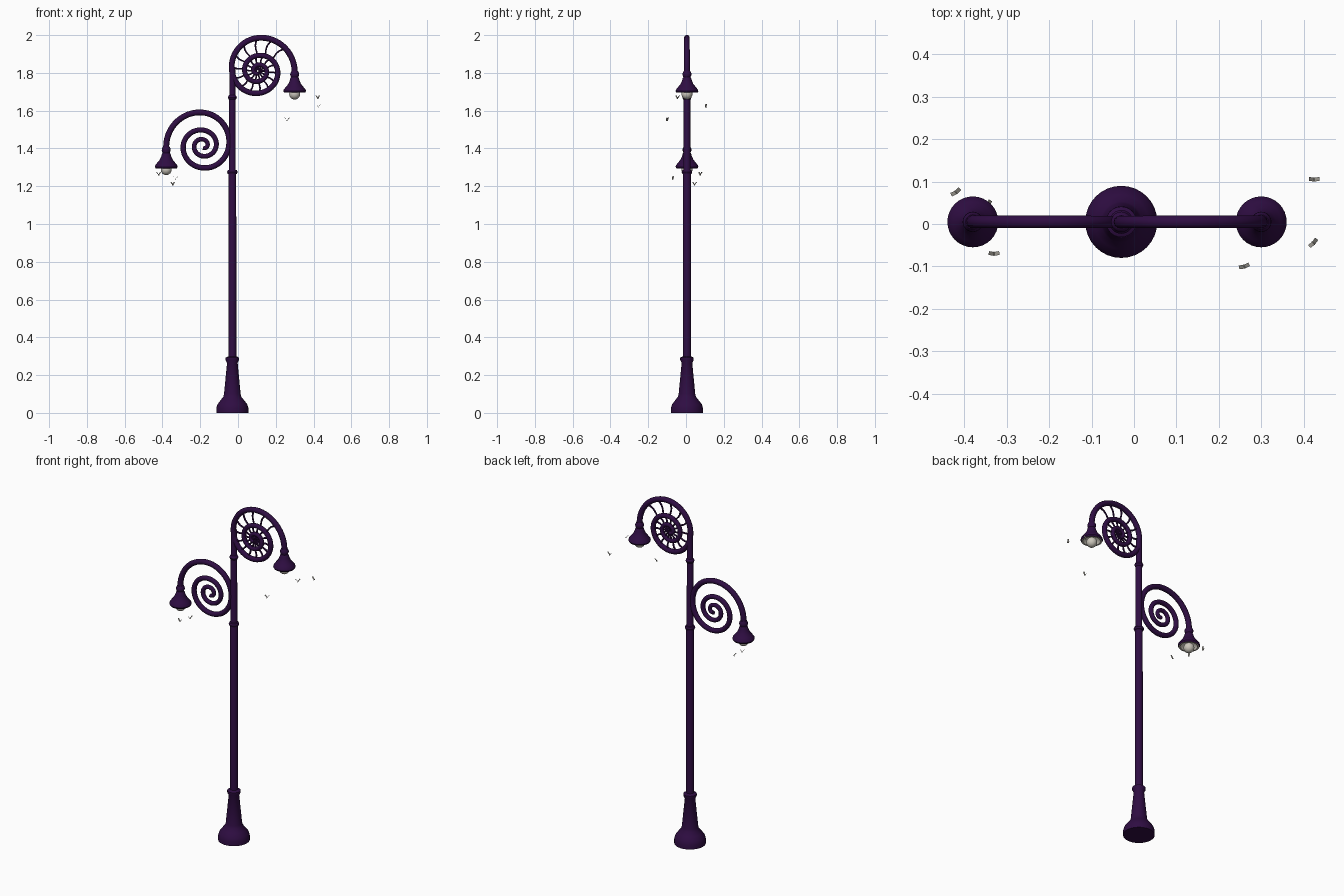
import bpy, bmesh, math
from mathutils import Vector

if "Cube" in bpy.data.objects:
    bpy.data.objects.remove(bpy.data.objects["Cube"])

Y0 = 0.005          # y of the lamp post plane
PX = -0.03          # x of the pole


def material(name, rgb):
    m = bpy.data.materials.new(name)
    m.diffuse_color = (*rgb, 1)
    m.use_nodes = True
    m.node_tree.nodes["Principled BSDF"].inputs["Base Color"].default_value = m.diffuse_color
    return m


PURPLE = material("dark purple metal", (0.028, 0.004, 0.055))
PALE = material("pale glass", (0.60, 0.57, 0.50))
MOTH = material("moth grey", (0.45, 0.43, 0.38))


def finish(bm, name, mats, angle=40):
    me = bpy.data.meshes.new(name)
    bm.to_mesh(me)
    bm.free()
    ob = bpy.data.objects.new(name, me)
    bpy.context.collection.objects.link(ob)
    for m in mats:
        me.materials.append(m)
    smooth(ob, angle)
    return ob


def smooth(ob, angle=40):
    bpy.ops.object.select_all(action='DESELECT')
    ob.select_set(True)
    bpy.context.view_layer.objects.active = ob
    bpy.ops.object.shade_smooth_by_angle(angle=math.radians(angle))


def lathe(name, prof, x, y, mats, z0=0, pale_from=None, n=32):
    """Revolve (radius, z) points; segments from pale_from on use the second material."""
    bm = bmesh.new()
    rings = []
    for r, z in prof:
        if r < 1e-6:
            rings.append([bm.verts.new((x, y, z + z0))] * n)
        else:
            rings.append([bm.verts.new((x + r * math.cos(i * math.tau / n),
                                        y + r * math.sin(i * math.tau / n), z + z0)) for i in range(n)])
    for s in range(len(rings) - 1):
        a, b = rings[s], rings[s + 1]
        for i in range(n):
            j = (i + 1) % n
            vs = list(dict.fromkeys((a[i], a[j], b[j], b[i])))
            f = bm.faces.new(vs)
            f.material_index = int(pale_from is not None and s >= pale_from)
    bmesh.ops.recalc_face_normals(bm, faces=bm.faces)
    return finish(bm, name, mats)


def tube(name, paths, mat, res=3):
    """paths: lists of (point, radius) swept into round tubes."""
    cu = bpy.data.curves.new(name, 'CURVE')
    cu.dimensions = '3D'
    cu.bevel_depth = 1.0
    cu.bevel_resolution = res
    cu.use_fill_caps = True
    for path in paths:
        sp = cu.splines.new('POLY')
        sp.points.add(len(path) - 1)
        for p, (co, r) in zip(sp.points, path):
            p.co = (*co, 1)
            p.radius = r
    ob = bpy.data.objects.new(name, cu)
    bpy.context.collection.objects.link(ob)
    cu.materials.append(mat)
    bpy.ops.object.select_all(action='DESELECT')
    ob.select_set(True)
    bpy.context.view_layer.objects.active = ob
    bpy.ops.object.convert(target='MESH')
    smooth(bpy.context.object, 50)


# Spiral radius for every quarter turn, from the lamp end to the centre
RADII = [0.195, 0.175, 0.137, 0.118, 0.105, 0.082, 0.070, 0.056, 0.047, 0.033, 0.024, 0.012]


def spiral_r(t):
    q = min(max(t / (math.pi / 2), 0), len(RADII) - 1)
    i = min(int(q), len(RADII) - 2)
    f = q - i
    g = lambda k: RADII[min(max(k, 0), len(RADII) - 1)]
    a, b, c, d = g(i - 1), g(i), g(i + 1), g(i + 2)
    return 0.5 * (2 * b + (c - a) * f + (2 * a - 5 * b + 4 * c - d) * f * f + (3 * b - a - 3 * c + d) * f ** 3)


T_END = (len(RADII) - 1) * math.pi / 2


def arm(name, cx, cz, side):
    """Scroll arm with the lamp on the given side (+1 right, -1 left)."""
    def at(t, r):
        return Vector((cx + side * r * math.cos(t), Y0, cz + r * math.sin(t)))
    path = [(at(0, RADII[0]) - Vector((0, 0, 0.03)), 0.0155)]
    n = 170
    for i in range(n + 1):
        t = T_END * i / n
        path.append((at(t, spiral_r(t)), 0.0158 - 0.005 * (i / n)))
    tube(name, [path], PURPLE)
    return at


# Pole with foot, and collars
lathe("foot", [(0, 0), (0.085, 0), (0.085, 0.025), (0.079, 0.045), (0.064, 0.065), (0.048, 0.085),
               (0.044, 0.10), (0.028, 0.265), (0.036, 0.28), (0.036, 0.292), (0.021, 0.30), (0, 0.30)],
      PX, Y0, [PURPLE])
lathe("pole", [(0, 0.29), (0.0215, 0.29), (0.0205, 1.27), (0.018, 1.28), (0.0175, 1.67),
               (0.0158, 1.68), (0.0155, 1.83), (0, 1.83)], PX, Y0, [PURPLE])
for z, r in ((1.275, 0.028), (1.67, 0.024)):
    lathe("pole_collar", [(0.015, z - 0.013), (r - 0.004, z - 0.01), (r, z), (r - 0.004, z + 0.01),
                          (0.015, z + 0.013)], PX, Y0, [PURPLE])

# Two scroll arms
at = arm("upper_scroll_arm", 0.105, 1.81, 1)
arm("lower_scroll_arm", -0.185, 1.415, -1)

# Curved ribs between the whorls of the upper scroll
ribs = []
t = math.radians(38)
while t < T_END - math.pi / 2:
    r_out = spiral_r(t)
    r_in = spiral_r(t + math.tau) if t + math.tau < T_END else 0.004
    rib = []
    for k in range(6):
        f = k / 5
        rib.append((at(t + 0.10 * math.sin(f * math.pi), r_out + (r_in - r_out) * f), 0.0055 - 0.001 * f))
    ribs.append(rib)
    t += math.radians(26)
tube("scroll_ribs", ribs, PURPLE, 1)

# Lamps: shade with pale inside, and bulb
SHADE = [(0, 0.115), (0.017, 0.115), (0.023, 0.103), (0.024, 0.095), (0.019, 0.082), (0.023, 0.076),
         (0.026, 0.064), (0.034, 0.046), (0.047, 0.030), (0.058, 0.016), (0.060, 0.008), (0.056, 0.0),
         (0.047, 0.0), (0.044, 0.012), (0.025, 0.030), (0, 0.034)]
for side, x, z in (("right", 0.30, 1.695), ("left", -0.38, 1.295)):
    lathe(side + "_lamp_shade", SHADE, x, Y0, [PURPLE, PALE], z, pale_from=11)
    ball = [(0.029 * math.sin(a), -0.007 - 0.029 * math.cos(a))
            for a in (math.pi * k / 12 for k in range(13))]
    lathe(side + "_bulb", ball, x, Y0, [PALE], z, n=24)

# Moths: small body with two raised wings
MOTHS = [(-0.42, 0.075, 1.265, 0.6), (-0.33, -0.07, 1.243, 0.0), (-0.345, 0.045, 1.212, 0.9),
         (0.425, 0.105, 1.625, 0.0), (0.423, -0.045, 1.67, 0.8), (0.26, -0.10, 1.553, 0.3)]
for x, y, z, turn in MOTHS:
    bm = bmesh.new()
    bmesh.ops.create_icosphere(bm, subdivisions=1, radius=0.003)
    for v in bm.verts:
        v.co.y *= 2
        v.co.z -= 0.006
    for s in (-1, 1):
        a = [bm.verts.new(p) for p in ((0, 0.004, -0.005), (s * 0.012, 0.006, 0.010),
                                       (s * 0.013, -0.003, 0.009), (0, -0.005, -0.005))]
        bm.faces.new(a)
    for v in bm.verts:
        c, sn = math.cos(turn), math.sin(turn)
        v.co = Vector((x + c * v.co.x - sn * v.co.y, y + sn * v.co.x + c * v.co.y, z + v.co.z))
    finish(bm, "moth", [MOTH], 20)
